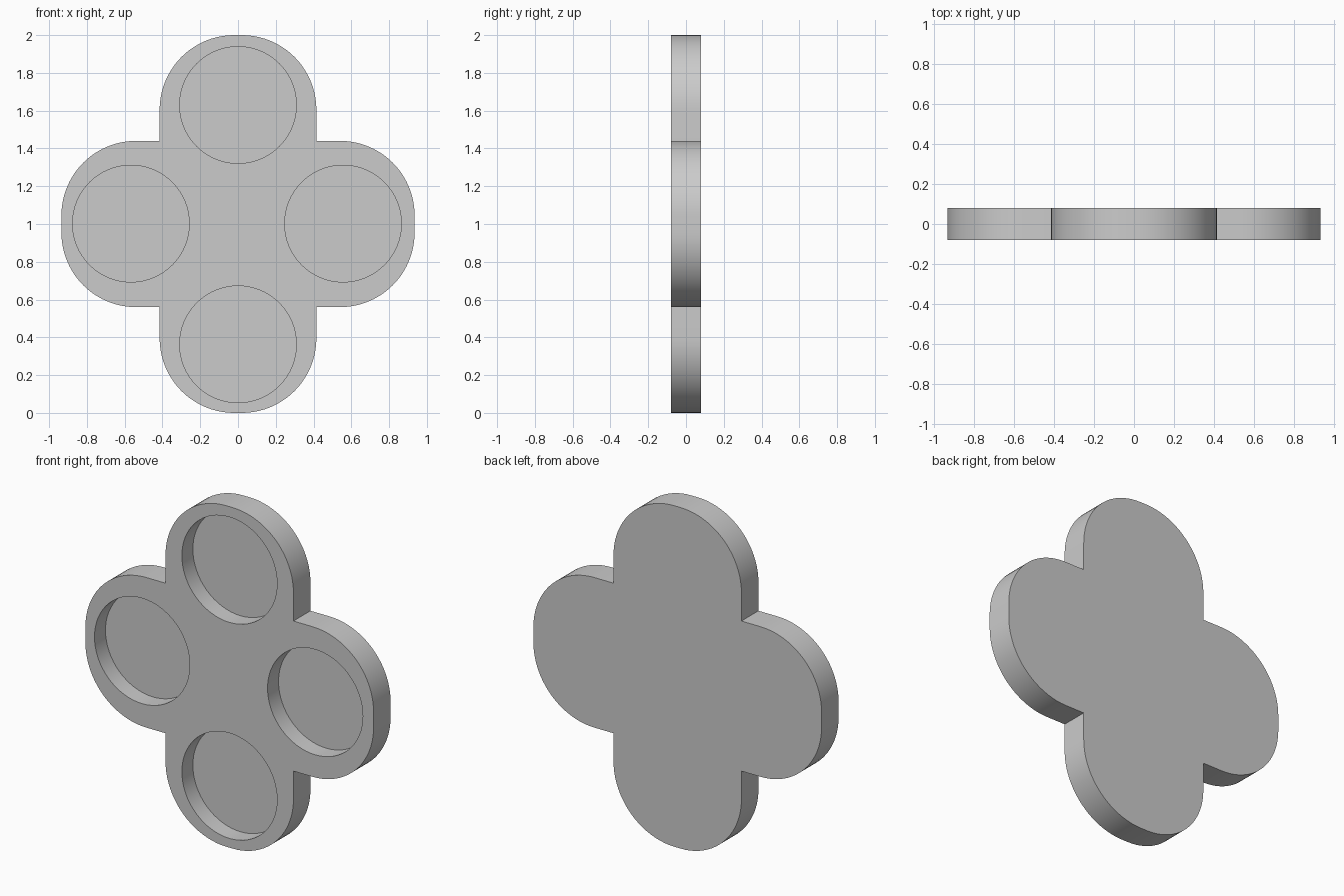
import bpy, bmesh
from math import sin, cos, pi

if "Cube" in bpy.data.objects:
    bpy.data.objects.remove(bpy.data.objects["Cube"])

HALF_T = 0.079           # half thickness of the plate
DEPTH = 0.102            # pocket depth
R = 0.395                # lobe corner radius
MID_Z = 1.0


def arc(cx, cz, n=20):
    """Quarter arc from straight up round to straight right."""
    return [(cx + R * sin(i / n * pi / 2), cz + R * cos(i / n * pi / 2)) for i in range(n + 1)]


def prism(name, outline, y0, y1):
    """Extrude an x-z outline from y0 to y1."""
    bm = bmesh.new()
    face = bm.faces.new([bm.verts.new((x, y0, z)) for x, z in outline])
    ext = bmesh.ops.extrude_face_region(bm, geom=[face])
    verts = [g for g in ext["geom"] if isinstance(g, bmesh.types.BMVert)]
    bmesh.ops.translate(bm, verts=verts, vec=(0, y1 - y0, 0))
    bmesh.ops.recalc_face_normals(bm, faces=bm.faces)
    mesh = bpy.data.meshes.new(name)
    bm.to_mesh(mesh)
    bm.free()
    obj = bpy.data.objects.new(name, mesh)
    bpy.context.collection.objects.link(obj)
    return obj


# Four-lobed plate: one quarter outline mirrored into the other three
quarter = arc(0.415 - R, 1.0 - R) + [(0.415, 0.44)] + arc(0.935 - R, 0.44 - R)
outline = []
for sx, sz in ((1, 1), (1, -1), (-1, -1), (-1, 1)):
    pts = quarter if sx * sz > 0 else quarter[::-1]
    outline += [(sx * x, MID_Z + sz * z) for x, z in pts]
plate = prism("four_lobed_tray", outline, -HALF_T, HALF_T)
bpy.context.view_layer.objects.active = plate
plate.select_set(True)

# Round pocket in the front of each lobe
for cx, cz in ((0, 1.63), (0, 0.363), (-0.567, 1.002), (0.556, 1.002)):
    ring = [(cx + 0.309 * cos(2 * pi * i / 64), cz + 0.309 * sin(2 * pi * i / 64)) for i in range(64)]
    cutter = prism("pocket_cutter", ring, -HALF_T - 0.1, -HALF_T + DEPTH)
    cutter.hide_render = True
    mod = plate.modifiers.new("pocket", 'BOOLEAN')
    mod.operation = 'DIFFERENCE'
    mod.solver = 'EXACT'
    mod.object = cutter
    bpy.ops.object.modifier_apply(modifier=mod.name)
    bpy.data.objects.remove(cutter)

bpy.ops.object.shade_smooth_by_angle(angle=pi / 6)
